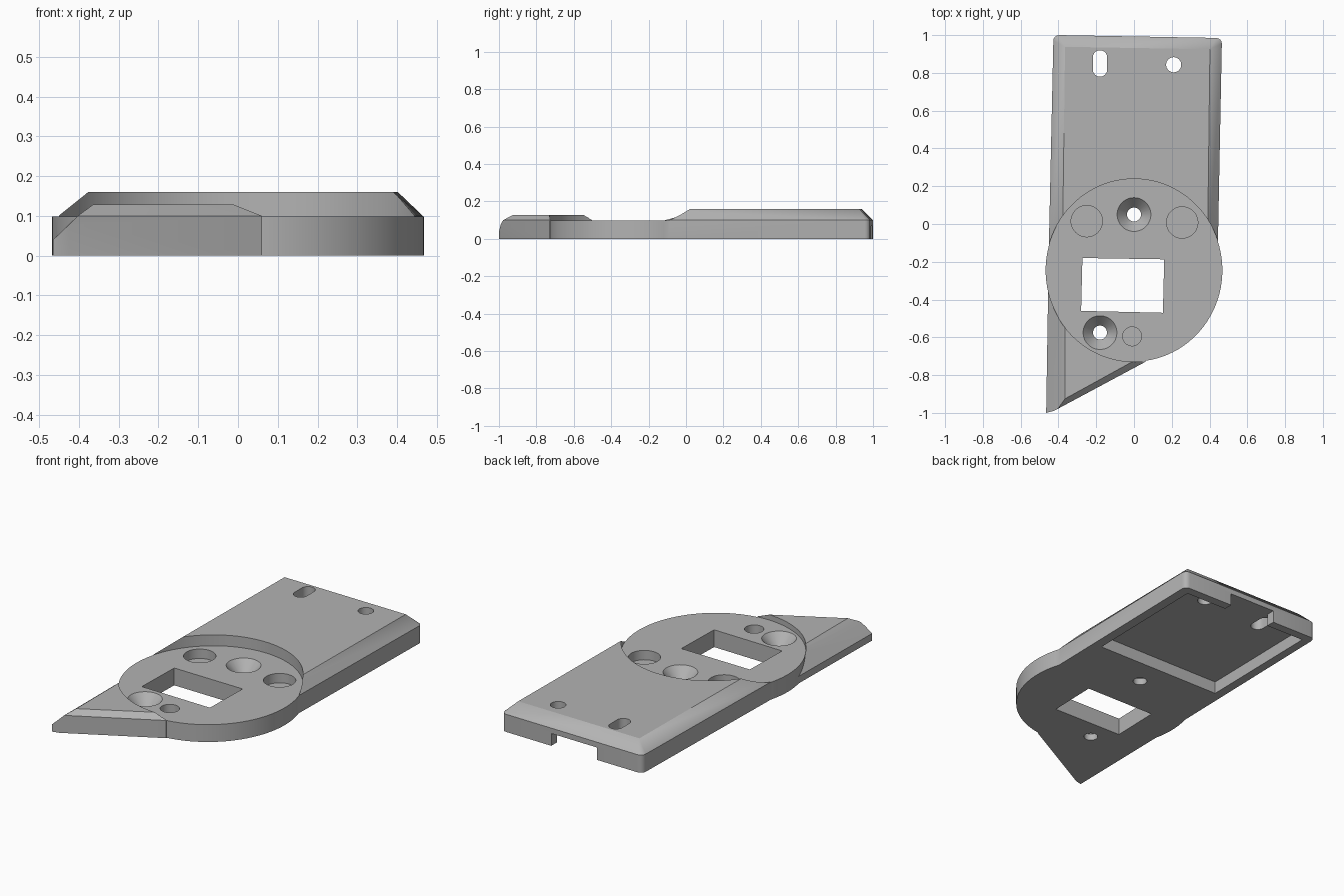
import bpy, bmesh, math
from mathutils import Vector

if "Cube" in bpy.data.objects:
    bpy.data.objects.remove(bpy.data.objects["Cube"])

grey = bpy.data.materials.new("mid_grey")
grey.diffuse_color = (0.45, 0.45, 0.45, 1)
grey.use_nodes = True
grey.node_tree.nodes["Principled BSDF"].inputs["Base Color"].default_value = grey.diffuse_color


def finish(name, bm):
    bmesh.ops.recalc_face_normals(bm, faces=bm.faces)
    mesh = bpy.data.meshes.new(name)
    bm.to_mesh(mesh)
    bm.free()
    mesh.materials.append(grey)
    ob = bpy.data.objects.new(name, mesh)
    bpy.context.collection.objects.link(ob)
    return ob


def hull(name, points):
    """Convex solid around a few points."""
    bm = bmesh.new()
    for p in points:
        bm.verts.new(p)
    res = bmesh.ops.convex_hull(bm, input=bm.verts)
    loose = {v for v in res["geom_interior"] + res["geom_unused"]
             if isinstance(v, bmesh.types.BMVert)}
    bmesh.ops.delete(bm, geom=list(loose), context='VERTS')
    bmesh.ops.dissolve_limit(bm, angle_limit=0.01, verts=bm.verts, edges=bm.edges)
    return finish(name, bm)


def prism(name, outline, z0, z1):
    bm = bmesh.new()
    face = bm.faces.new([bm.verts.new((x, y, z0)) for x, y in outline])
    res = bmesh.ops.extrude_face_region(bm, geom=[face])
    up = [v for v in res["geom"] if isinstance(v, bmesh.types.BMVert)]
    bmesh.ops.translate(bm, vec=(0, 0, z1 - z0), verts=up)
    return finish(name, bm)


def ring(cx, cy, rx, ry=None, n=48):
    ry = ry or rx
    return [(cx + rx * math.cos(2 * math.pi * i / n),
             cy + ry * math.sin(2 * math.pi * i / n)) for i in range(n)]


def cone(name, x, y, r0, r1, z0, z1):
    bm = bmesh.new()
    bmesh.ops.create_cone(bm, cap_ends=True, segments=48, radius1=r0, radius2=r1,
                          depth=z1 - z0)
    bmesh.ops.translate(bm, vec=(x, y, (z0 + z1) / 2), verts=bm.verts)
    return finish(name, bm)


def combine(target, other, op):
    mod = target.modifiers.new("join", 'BOOLEAN')
    mod.operation = op
    mod.solver = 'EXACT'
    mod.object = other
    bpy.context.view_layer.objects.active = target
    bpy.ops.object.modifier_apply(modifier=mod.name)
    bpy.data.objects.remove(other, do_unlink=True)


# rear slab: straight sides, rounded back corners, chamfered top
r = 0.03
base = [(-0.453, -0.22), (0.442, -0.22)]
for cx, cy, start in ((0.435, 0.955, 0), (-0.397, 0.97, 90)):
    for i in range(5):
        a = math.radians(start + 22.5 * i)
        base.append((cx + r * math.cos(a), cy + r * math.sin(a)))
top = [(-0.38, -0.22), (0.388, -0.22), (0.402, 0.925), (-0.365, 0.938)]
plate = hull("mounting_plate", [(x, y, z) for z in (0, 0.1) for x, y in base]
             + [(x, y, 0.16) for x, y in top])

# pointed tail with a deep chamfer on its left side
tail_base = [(-0.453, -0.25), (-0.465, -1.0), (-0.425, -0.99), (0.06, -0.73), (0.06, -0.3)]
tail = hull("tail", [(x, y, 0) for x, y in tail_base] + [
    (-0.453, -0.25, 0.04), (-0.465, -1.0, 0.04), (-0.425, -0.99, 0.078),
    (-0.403, -0.978, 0.1), (0.06, -0.73, 0.1), (0.06, -0.3, 0.1),
    (-0.365, -0.25, 0.128), (-0.365, -0.925, 0.128), (-0.01, -0.73, 0.128),
    (-0.01, -0.3, 0.128)])
combine(plate, tail, 'UNION')

# round middle section, sunk below the slab and tail
combine(plate, prism("disc", ring(0, -0.245, 0.468, 0.483, 96), 0, 0.11), 'UNION')
combine(plate, prism("recess", ring(0, -0.245, 0.469, 0.484, 96), 0.098, 0.3), 'DIFFERENCE')

# underside pocket and the notch through its back wall
combine(plate, prism("pocket", [(-0.392, 0.21), (0.395, 0.20), (0.41, 0.935), (-0.38, 0.95)],
                     -0.1, 0.07), 'DIFFERENCE')
combine(plate, prism("notch", [(-0.14, 0.9), (0.15, 0.9), (0.15, 1.1), (-0.14, 1.1)],
                     -0.1, 0.0699), 'DIFFERENCE')

# rectangular window
combine(plate, prism("window", [(-0.28, -0.46), (0.153, -0.47), (0.16, -0.187), (-0.273, -0.18)],
                     -0.1, 0.3), 'DIFFERENCE')

# slot and round hole near the back
slot = [(-0.18 + 0.038 * math.cos(math.pi * i / 12),
         0.85 + (0.032 if i <= 12 else -0.032) + 0.038 * math.sin(math.pi * i / 12))
        for i in range(25)]
slot.insert(13, (-0.218, 0.818))
combine(plate, prism("slot", slot, -0.1, 0.3), 'DIFFERENCE')
combine(plate, cone("round_hole", 0.21, 0.843, 0.04, 0.04, -0.1, 0.3), 'DIFFERENCE')

# countersunk screw holes
for x, y in ((0, 0.05), (-0.18, -0.575)):
    combine(plate, cone("screw_hole", x, y, 0.037, 0.037, -0.1, 0.2), 'DIFFERENCE')
    combine(plate, cone("countersink", x, y, 0.034, 0.098, 0.034, 0.108), 'DIFFERENCE')

# blind round pockets
for x, y, rad in ((-0.25, 0.015, 0.083), (0.255, 0.008, 0.083), (-0.01, -0.595, 0.05)):
    combine(plate, cone("blind_hole", x, y, rad, rad, 0.045, 0.2), 'DIFFERENCE')

# smooth curved walls, keep crisp edges
bpy.ops.object.select_all(action='DESELECT')
plate.select_set(True)
bpy.context.view_layer.objects.active = plate
bpy.ops.object.shade_smooth_by_angle(angle=math.radians(25))
